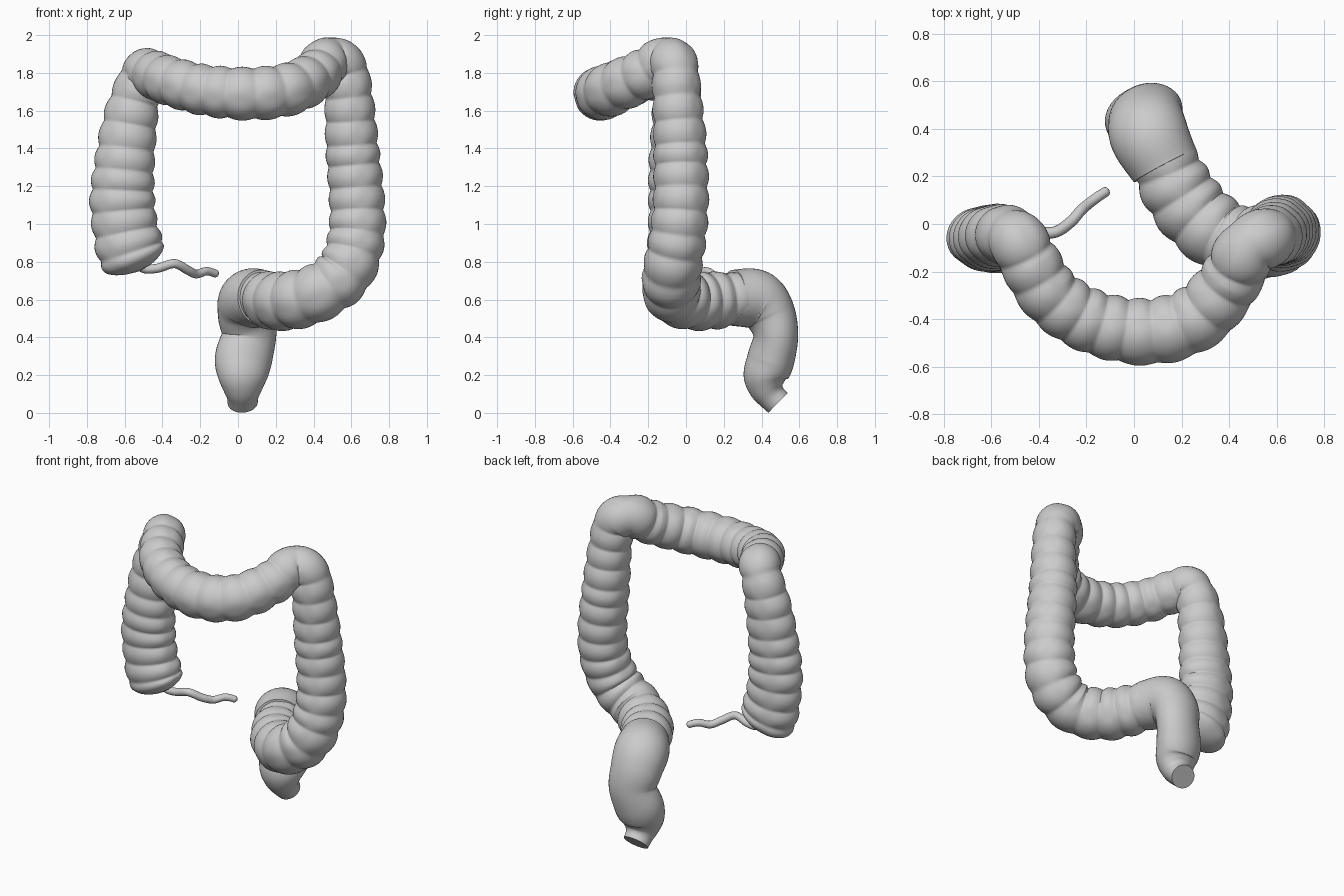
import bpy, bmesh, math, random
from mathutils import Vector

if "Cube" in bpy.data.objects:
    bpy.data.objects.remove(bpy.data.objects["Cube"])

random.seed(4)


def spline(pts, per=40):
    # Centripetal interpolation through control points (position + radius data)
    P = [Vector(p) for p in pts]
    P = [P[0] * 2 - P[1]] + P + [P[-1] * 2 - P[-2]]
    out = []
    for i in range(1, len(P) - 2):
        a, b, c, d = P[i - 1:i + 3]
        t0 = 0
        t1 = t0 + (b - a).length ** 0.5
        t2 = t1 + (c - b).length ** 0.5
        t3 = t2 + (d - c).length ** 0.5
        for k in range(per + (i == len(P) - 3)):
            t = t1 + (t2 - t1) * k / per
            a1 = a.lerp(b, (t - t0) / (t1 - t0))
            a2 = b.lerp(c, (t - t1) / (t2 - t1))
            a3 = c.lerp(d, (t - t2) / (t3 - t2))
            out.append(a1.lerp(a2, (t - t0) / (t2 - t0)).lerp(
                a2.lerp(a3, (t - t1) / (t3 - t1)), (t - t1) / (t2 - t1)))
    return out


def resample(path, step):
    # Even spacing along the length
    out, carry = [path[0]], 0.0
    for a, b in zip(path, path[1:]):
        L = (Vector(b[:3]) - Vector(a[:3])).length
        d = step - carry
        while d <= L:
            out.append(a.lerp(b, d / L))
            d += step
        carry = L - (d - step)
    if carry > step * 0.3:
        out.append(path[-1])
    return out


def tube(name, pts, step, sides, haustrum=0, depth=0.0, round_start=0, round_end=0):
    """pts: x, y, z, radius, front-back ratio of the cross-section."""
    path = resample(spline(pts), step)
    cen = [Vector(p[:3]) for p in path]
    n = len(cen)
    marks = [0.0]
    while haustrum and marks[-1] < n * step:
        marks.append(marks[-1] + haustrum * random.uniform(0.88, 1.12))
    bm = bmesh.new()
    rings, u, m = [], Vector((1, 0, 0)), 0
    for i, c in enumerate(cen):
        t = (cen[min(i + 1, n - 1)] - cen[max(i - 1, 0)]).normalized()
        u = (u - t * u.dot(t)).normalized()
        v = t.cross(u)
        s = i * step
        r, ratio = path[i][3], path[i][4]
        for R, dist in ((round_start, s), (round_end, (n - 1 - i) * step)):
            if R and dist < R:
                r *= math.sqrt(max(0.004, 1 - (1 - dist / R) ** 2))
        dip = 0
        if haustrum:
            while s >= marks[m + 1]:
                m += 1
            f = (s - marks[m]) / (marks[m + 1] - marks[m])
            dip = 1 - math.sin(math.pi * f) ** 0.9
        ring = []
        for k in range(sides):
            a = 2 * math.pi * k / sides
            # three lengthwise bands flatten the pouches
            band = max(0, math.cos(3 * a + 0.6)) ** 4
            q = r * (1 - depth * (dip * (1 - 0.5 * band) + 0.35 * band))
            ring.append(bm.verts.new(c + u * q * math.cos(a) + v * q * ratio * math.sin(a)))
        rings.append(ring)
    for A, B in zip(rings, rings[1:]):
        for k in range(sides):
            j = (k + 1) % sides
            bm.faces.new((A[k], A[j], B[j], B[k]))
    bm.faces.new(rings[0][::-1])
    bm.faces.new(rings[-1])
    me = bpy.data.meshes.new(name)
    bm.to_mesh(me)
    bm.free()
    ob = bpy.data.objects.new(name, me)
    bpy.context.collection.objects.link(ob)
    bpy.context.view_layer.objects.active = ob
    ob.select_set(True)
    bpy.ops.object.shade_smooth_by_angle(angle=math.radians(60))
    ob.select_set(False)
    return ob


# Cecum, ascending, transverse, descending and sigmoid colon
tube("colon", [
    (-0.525, -0.055, 0.75, 0.18, 0.8),
    (-0.568, -0.06, 0.86, 0.185, 0.8),
    (-0.598, -0.06, 0.99, 0.178, 0.8),
    (-0.612, -0.06, 1.13, 0.177, 0.8),
    (-0.602, -0.06, 1.30, 0.165, 0.85),
    (-0.570, -0.05, 1.55, 0.149, 0.9),
    (-0.525, -0.05, 1.73, 0.128, 1),
    (-0.490, -0.07, 1.80, 0.127, 1),
    (-0.440, -0.16, 1.79, 0.131, 1),
    (-0.350, -0.30, 1.755, 0.134, 1),
    (-0.180, -0.41, 1.71, 0.138, 1),
    (0.070, -0.453, 1.69, 0.144, 1),
    (0.270, -0.39, 1.715, 0.143, 1),
    (0.410, -0.23, 1.79, 0.136, 1),
    (0.485, -0.095, 1.866, 0.132, 1),
    (0.555, -0.06, 1.83, 0.13, 1),
    (0.582, -0.05, 1.70, 0.132, 1),
    (0.605, -0.03, 1.40, 0.145, 1),
    (0.630, -0.028, 1.10, 0.151, 1),
    (0.625, -0.045, 0.92, 0.155, 1),
    (0.560, -0.075, 0.74, 0.158, 1),
    (0.410, -0.07, 0.63, 0.157, 1),
    (0.270, 0.03, 0.595, 0.160, 1),
    (0.175, 0.16, 0.597, 0.156, 1),
    (0.110, 0.31, 0.61, 0.138, 1),
], 0.009, 40, haustrum=0.118, depth=0.10, round_start=0.10)

# Rectum with its flat lower opening
tube("rectum", [
    (0.130, 0.245, 0.610, 0.148, 1.0),
    (0.065, 0.37, 0.600, 0.166, 0.95),
    (0.050, 0.445, 0.52, 0.158, 0.85),
    (0.058, 0.475, 0.41, 0.146, 0.80),
    (0.028, 0.448, 0.28, 0.153, 0.80),
    (0.025, 0.420, 0.19, 0.134, 0.85),
    (0.025, 0.430, 0.125, 0.104, 0.88),
    (0.025, 0.455, 0.085, 0.084, 0.9),
    (0.025, 0.487, 0.053, 0.080, 0.9),
], 0.012, 40)

# Appendix
tube("appendix", [
    (-0.560, -0.05, 0.82, 0.024, 1),
    (-0.500, -0.03, 0.765, 0.024, 1),
    (-0.430, -0.03, 0.765, 0.024, 1),
    (-0.335, -0.035, 0.79, 0.024, 1),
    (-0.265, 0.01, 0.755, 0.024, 1),
    (-0.220, 0.06, 0.735, 0.023, 1),
    (-0.165, 0.105, 0.75, 0.022, 1),
    (-0.105, 0.145, 0.733, 0.021, 1),
], 0.006, 16, round_end=0.02)
